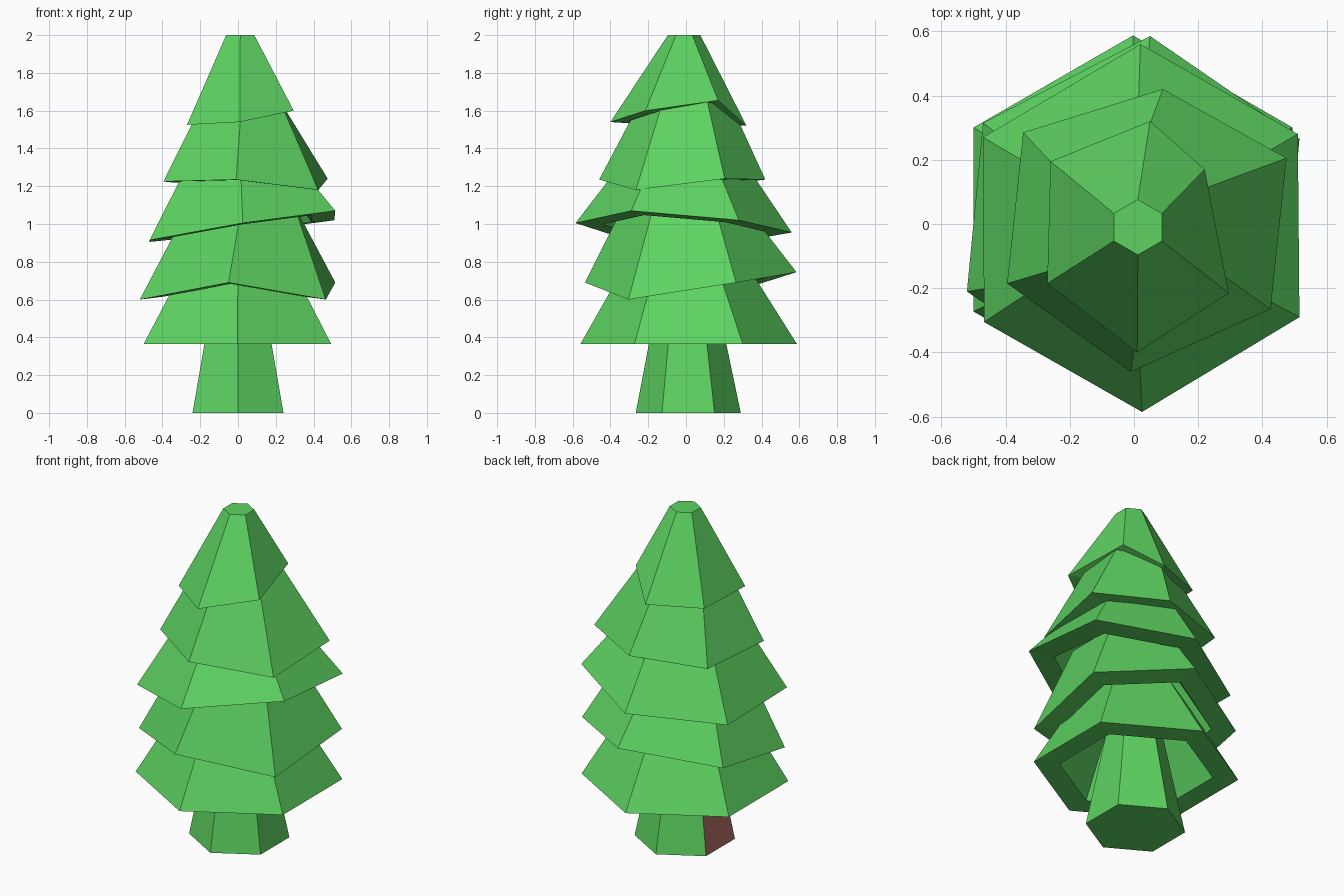
import bpy, bmesh, math
from mathutils import Vector

if "Cube" in bpy.data.objects:
    bpy.data.objects.remove(bpy.data.objects["Cube"])


def material(name, color):
    m = bpy.data.materials.new(name)
    m.diffuse_color = color
    m.use_nodes = True
    m.node_tree.nodes["Principled BSDF"].inputs["Base Color"].default_value = m.diffuse_color
    return m


GREEN = material("leaf_green", (0.11, 0.65, 0.12, 1))
BROWN = material("bark_brown", (0.43, 0.16, 0.14, 1))


def hexagon(cx, cy, z, r):
    # corners run anticlockwise from the front
    angles = [math.radians(60 * i - 90) for i in range(6)]
    return [Vector((cx + r * math.cos(a), cy + r * math.sin(a), z)) for a in angles]


def loft(name, rings):
    """Skin a list of six-sided rings and cap both ends."""
    bm = bmesh.new()
    loops = [[bm.verts.new(p) for p in ring] for ring in rings]
    for a, b in zip(loops, loops[1:]):
        for i in range(6):
            j = (i + 1) % 6
            bm.faces.new((a[i], a[j], b[j], b[i]))
    bm.faces.new(loops[0][::-1])
    bm.faces.new(loops[-1])
    bmesh.ops.recalc_face_normals(bm, faces=bm.faces)
    mesh = bpy.data.meshes.new(name)
    bm.to_mesh(mesh)
    bm.free()
    mesh.materials.append(GREEN)
    obj = bpy.data.objects.new(name, mesh)
    bpy.context.collection.objects.link(obj)
    return obj


def tier(name, rim, top):
    """Hollow skirt: thick uneven rim, cavity below, flat cap above."""
    rim = [Vector(p) for p in rim]
    mid = sum(rim, Vector()) / 6
    cx, cy, z, r = top
    inner_rim = [mid + (p - mid) * 0.75 for p in rim]
    inner_top = hexagon(cx, cy, z - 0.06, r * 0.72)
    return loft(name, [inner_top, inner_rim, rim, hexagon(*top)])


# trunk, with one bark-coloured face on the left
trunk = loft("trunk", [hexagon(0, 0.012, 0, 0.278), hexagon(0, 0.005, 0.7, 0.138)])
trunk.data.materials.append(BROWN)
for face in trunk.data.polygons:
    if face.normal.x < -0.9:
        face.material_index = 1

# branch tiers, lowest first
tier("branches_1", hexagon(-0.003, 0.014, 0.365, 0.573), (0, 0, 0.82, 0.30))
tier("branches_2",
     [(-0.05, -0.535, 0.69), (0.465, -0.305, 0.6), (0.515, 0.265, 0.69),
      (0.05, 0.585, 0.745), (-0.47, 0.315, 0.66), (-0.52, -0.21, 0.6)],
     (0.02, -0.01, 1.1, 0.32))
tier("branches_3",
     [(0.025, -0.585, 1.005), (0.515, -0.29, 1.07), (0.51, 0.28, 1.02),
      (0.02, 0.56, 0.955), (-0.47, 0.27, 0.905), (-0.467, -0.305, 0.915)],
     (0.01, -0.01, 1.4, 0.27))
tier("branches_4",
     [(-0.01, -0.46, 1.235), (0.425, -0.265, 1.18), (0.475, 0.205, 1.24),
      (0.09, 0.42, 1.235), (-0.345, 0.285, 1.22), (-0.395, -0.185, 1.225)],
     (0.02, -0.005, 1.65, 0.235))
tier("treetop",
     [(0.01, -0.4, 1.54), (0.295, -0.215, 1.6), (0.22, 0.17, 1.655),
      (0.05, 0.32, 1.52), (-0.26, 0.195, 1.53), (-0.27, -0.185, 1.525)],
     (0.012, -0.01, 2.0, 0.086))
